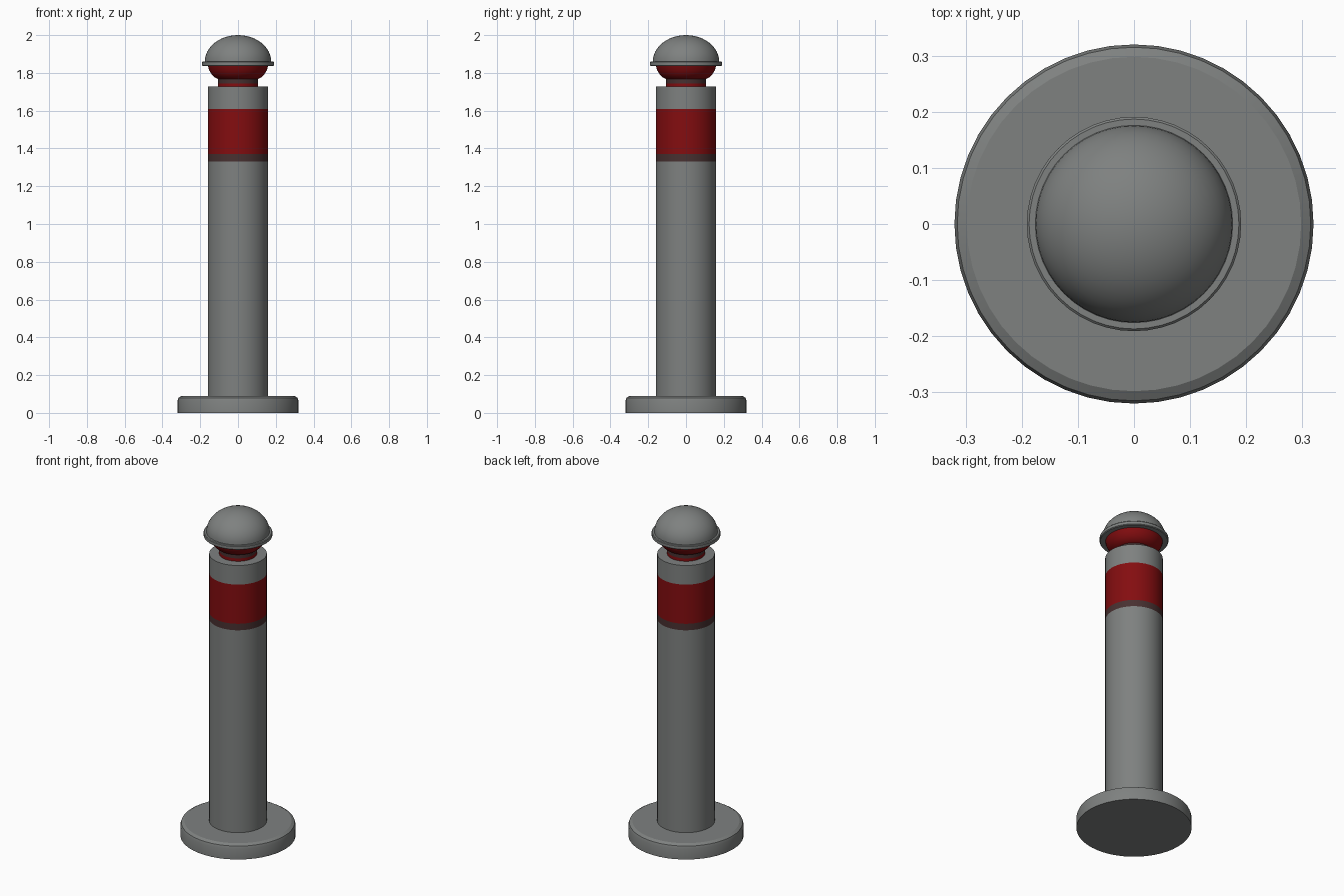
import bpy, bmesh, math

if "Cube" in bpy.data.objects:
    bpy.data.objects.remove(bpy.data.objects["Cube"])


def mat(name, c):
    m = bpy.data.materials.new(name)
    m.diffuse_color = (*c, 1)
    m.use_nodes = True
    m.node_tree.nodes["Principled BSDF"].inputs["Base Color"].default_value = m.diffuse_color
    return m


GREY = mat("grey_metal", (0.21, 0.22, 0.216))
RED = mat("red_reflector", (0.23, 0.004, 0.005))
DARK = mat("dark_red_edge", (0.065, 0.03, 0.03))


def lathe(name, profile, mats, rule=None, sides=48):
    """Revolve (radius, z) points round z; radius 0 makes a pole."""
    bm = bmesh.new()
    rings = []
    for r, z in profile:
        n = 1 if r == 0 else sides
        rings.append([bm.verts.new((r * math.cos(math.tau * i / sides),
                                    r * math.sin(math.tau * i / sides), z)) for i in range(n)])
    for a, b in zip(rings, rings[1:]):
        for i in range(sides):
            j = (i + 1) % sides
            q = [a[i % len(a)], a[j % len(a)], b[j % len(b)], b[i % len(b)]]
            bm.faces.new(list(dict.fromkeys(q)))
    bmesh.ops.recalc_face_normals(bm, faces=bm.faces)
    if rule:
        for f in bm.faces:
            f.material_index = rule(f.calc_center_median().z)
    me = bpy.data.meshes.new(name)
    bm.to_mesh(me)
    bm.free()
    for m in mats:
        me.materials.append(m)
    ob = bpy.data.objects.new(name, me)
    bpy.context.collection.objects.link(ob)
    bpy.ops.object.select_all(action='DESELECT')
    ob.select_set(True)
    bpy.context.view_layer.objects.active = ob
    bpy.ops.object.shade_smooth_by_angle(angle=math.radians(30))
    return ob


# Foot plate with a softened top edge
lathe("foot_plate", [(0, 0), (0.32, 0), (0.32, 0.065), (0.315, 0.08), (0.298, 0.09), (0, 0.09)], [GREY])

# Post with the red band and its dark lower edge
lathe("post", [(0, 0.085), (0.16, 0.085), (0.16, 1.33), (0.16, 1.37), (0.16, 1.61), (0.16, 1.727), (0, 1.727)],
      [GREY, RED, DARK],
      lambda z: 2 if 1.33 < z < 1.37 else 1 if 1.37 < z < 1.61 else 0)

# Neck and flared bowl under the cap
lathe("neck", [(0, 1.72), (0.105, 1.72), (0.105, 1.745), (0.105, 1.768), (0.122, 1.775), (0.14, 1.793),
               (0.153, 1.815), (0.16, 1.84), (0, 1.84)], [RED, DARK],
      lambda z: 1 if 1.745 < z < 1.768 else 0)

# Cap rim
lathe("cap_rim", [(0, 1.836), (0.187, 1.836), (0.191, 1.84), (0.191, 1.857), (0.187, 1.861), (0, 1.861)], [GREY])

# Domed cap
dome = [(0.176 * math.cos(a), 1.859 + 0.141 * math.sin(a)) for a in (math.pi / 2 * i / 12 for i in range(12))]
lathe("cap_dome", [(0, 1.859)] + dome + [(0, 2.0)], [GREY])
